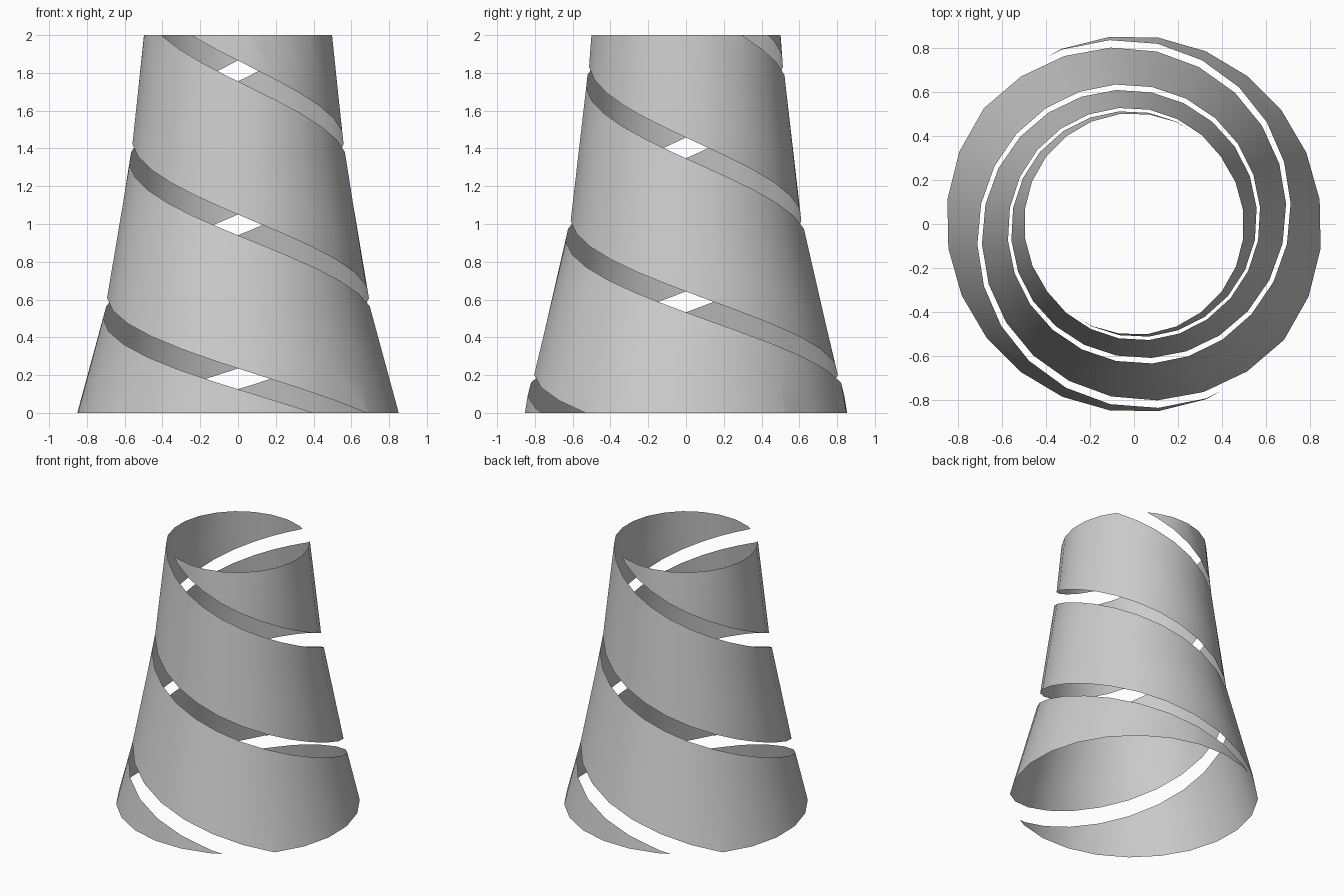
import bpy
import bmesh
import math

if "Cube" in bpy.data.objects:
    bpy.data.objects.remove(bpy.data.objects["Cube"], do_unlink=True)

HEIGHT = 2.0
QUARTER_RISE = 0.4075      # height change per quarter turn of the helix
HALF_SLOT = 0.055          # half the height of the open slot
STEPS = 48                 # 24 facets per turn, two turns
ROWS = 4                   # facets across the band
FACET_SCALE = 1 / math.cos(math.radians(7.5))

# Band edge radii at each quarter turn, rising up the tower
UPPER = [0.90, 0.83, 0.705, 0.63, 0.57, 0.525, 0.48, 0.46, 0.45]
LOWER = [1.00, 0.95, 0.895, 0.795, 0.685, 0.605, 0.555, 0.51, 0.48]


def smooth_lookup(values, t):
    """Smooth curve through evenly spaced values."""
    i = max(0, min(len(values) - 2, int(t)))
    f = t - i
    a = values[max(i - 1, 0)]
    b, c = values[i], values[i + 1]
    d = values[min(i + 2, len(values) - 1)]
    return b + 0.5 * f * (c - a + f * (2 * a - 5 * b + 4 * c - d
                                       + f * (3 * (b - c) + d - a)))


grey = bpy.data.materials.new("plain grey")
grey.use_nodes = True
colour = (0.6, 0.6, 0.6, 1.0)
grey.diffuse_color = colour
grey.node_tree.nodes["Principled BSDF"].inputs["Base Color"].default_value = colour


def helical_band(name, turn):
    """One wide band winding around the tower, cut flat at both ends."""
    bm = bmesh.new()
    columns = []
    for i in range(STEPS + 1):
        degrees = 7.5 + 15 * i
        t = max(0.0, 5 - (degrees - 270) / 90)
        low_z = QUARTER_RISE * (5 - (degrees - 270) / 90) - 1.0425 + HALF_SLOT
        high_z = low_z + 2 * QUARTER_RISE - 2 * HALF_SLOT
        low_r = smooth_lookup(LOWER, t) * FACET_SCALE
        high_r = smooth_lookup(UPPER, t) * FACET_SCALE
        angle = math.radians(degrees) + turn
        column = []
        for row in range(ROWS + 1):
            f = row / ROWS
            r = low_r + (high_r - low_r) * f
            column.append(bm.verts.new((r * math.cos(angle), r * math.sin(angle),
                                        low_z + (high_z - low_z) * f)))
        columns.append(column)
    for a, b in zip(columns, columns[1:]):
        for row in range(ROWS):
            bm.faces.new((a[row], b[row], b[row + 1], a[row + 1]))

    # Flat ends at the ground and the rim
    for z, direction in ((0, -1), (HEIGHT, 1)):
        bmesh.ops.bisect_plane(bm, geom=bm.verts[:] + bm.edges[:] + bm.faces[:],
                               plane_co=(0, 0, z), plane_no=(0, 0, direction),
                               clear_outer=True)
    for face in bm.faces:
        face.smooth = True
    mesh = bpy.data.meshes.new(name)
    bm.to_mesh(mesh)
    bm.free()
    mesh.materials.append(grey)
    band = bpy.data.objects.new(name, mesh)
    bpy.context.collection.objects.link(band)


helical_band("spiral_band_a", 0)
helical_band("spiral_band_b", math.pi)
